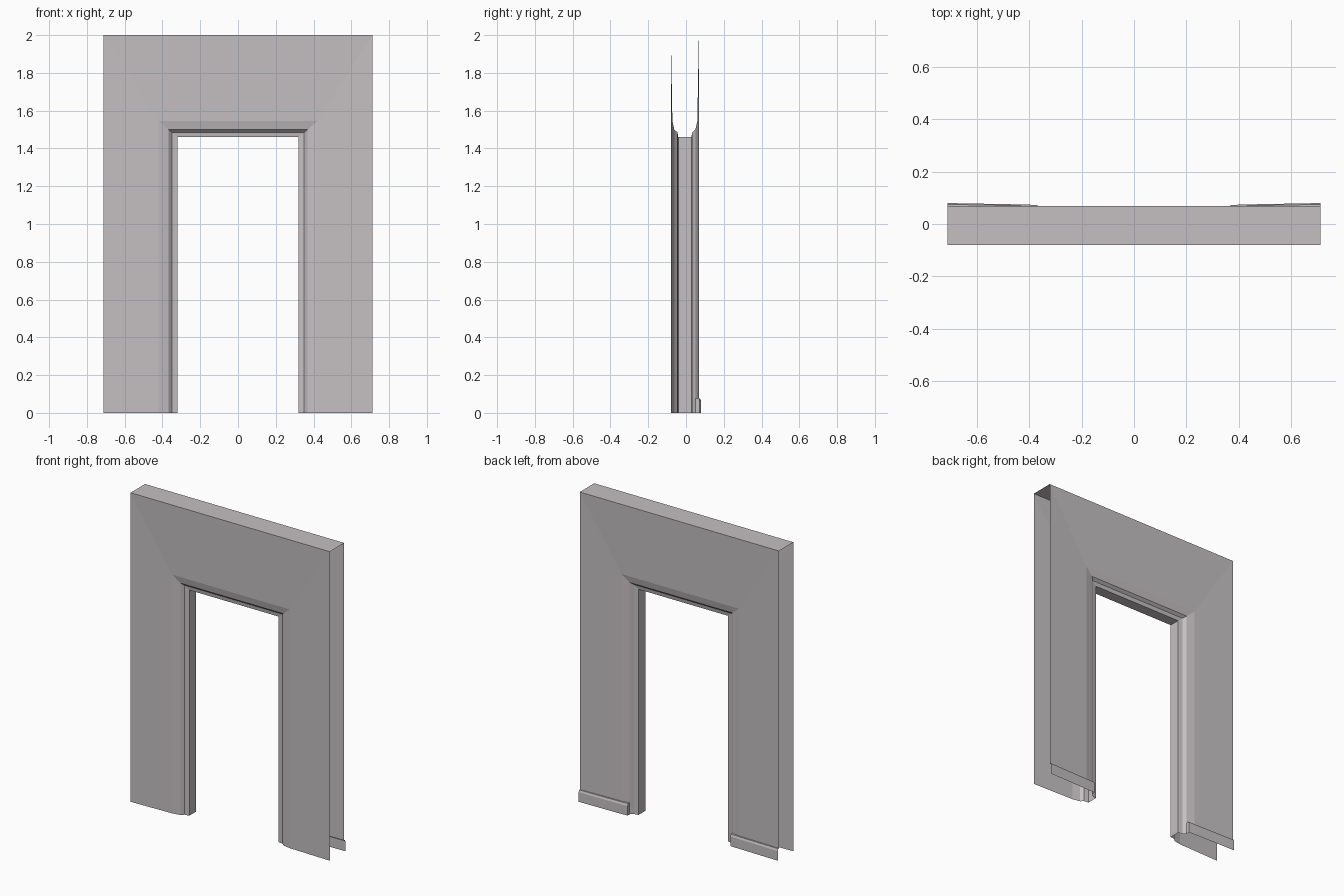
import bpy
import bmesh

if "Cube" in bpy.data.objects:
    bpy.data.objects.remove(bpy.data.objects["Cube"])

# One warm grey for the whole wall
mat = bpy.data.materials.new("warm_grey_plaster")
mat.diffuse_color = (0.56, 0.53, 0.54, 1.0)
mat.use_nodes = True
mat.node_tree.nodes["Principled BSDF"].inputs["Base Color"].default_value = mat.diffuse_color

BASE_H = 0.075  # height of the skirting


def make_object(name, bm):
    mesh = bpy.data.meshes.new(name)
    bm.to_mesh(mesh)
    bm.free()
    mesh.materials.append(mat)
    obj = bpy.data.objects.new(name, mesh)
    bpy.context.collection.objects.link(obj)
    return obj


def arch_strip(name, profile, bottom=0.0):
    """Sweep (half width, height, y) points around the doorway with mitred corners."""
    bm = bmesh.new()
    rings = []
    for x, z, y in profile:
        path = [(-x, bottom), (-x, z), (x, z), (x, bottom)]
        rings.append([bm.verts.new((px, y, pz)) for px, pz in path])
    for a, b in zip(rings, rings[1:]):
        for i in range(3):
            bm.faces.new((a[i], b[i], b[i + 1], a[i + 1]))
    return make_object(name, bm)


# Front face with its bevelled opening edge
arch_strip("front_wall", [
    (0.713, 2.0, -0.080),
    (0.420, 1.545, -0.072),
    (0.368, 1.50, -0.062),
])

# Door frame: stepped reveal and inner jamb
arch_strip("door_frame", [
    (0.368, 1.50, -0.062),
    (0.350, 1.485, -0.045),
    (0.320, 1.46, -0.041),
    (0.320, 1.46, 0.028),
    (0.350, 1.485, 0.033),
    (0.368, 1.50, 0.050),
])

# Back face, which stops at the top of the skirting
arch_strip("back_wall", [
    (0.368, 1.50, 0.050),
    (0.420, 1.545, 0.060),
    (0.713, 2.0, 0.068),
], bottom=BASE_H)

# Top cap (the outer sides and underside stay open)
bm = bmesh.new()
bm.faces.new([bm.verts.new((x, y, 2.0)) for x, y in
              ((-0.713, -0.08), (0.713, -0.08), (0.713, 0.068), (-0.713, 0.068))])
make_object("top_cap", bm)


def skirting(name, side):
    """Skirting board on the back, with a chamfered top and an end beside the door."""
    bm = bmesh.new()
    columns = []
    for x, wall, outer in ((0.368, 0.050, 0.0725), (0.42, 0.060, 0.0745), (0.713, 0.068, 0.080)):
        section = [(wall, BASE_H), (outer - 0.005, BASE_H), (outer, 0.062), (outer, 0.0)]
        columns.append([bm.verts.new((side * x, y, z)) for y, z in section])
    faces = []
    for a, b in zip(columns, columns[1:]):
        for i in range(3):
            faces.append([a[i], b[i], b[i + 1], a[i + 1]])
    faces.append(columns[0] + [bm.verts.new((side * 0.368, 0.050, 0.0))])
    for f in faces:
        bm.faces.new(f if side > 0 else f[::-1])
    return make_object(name, bm)


skirting("skirting_right", 1)
skirting("skirting_left", -1)
